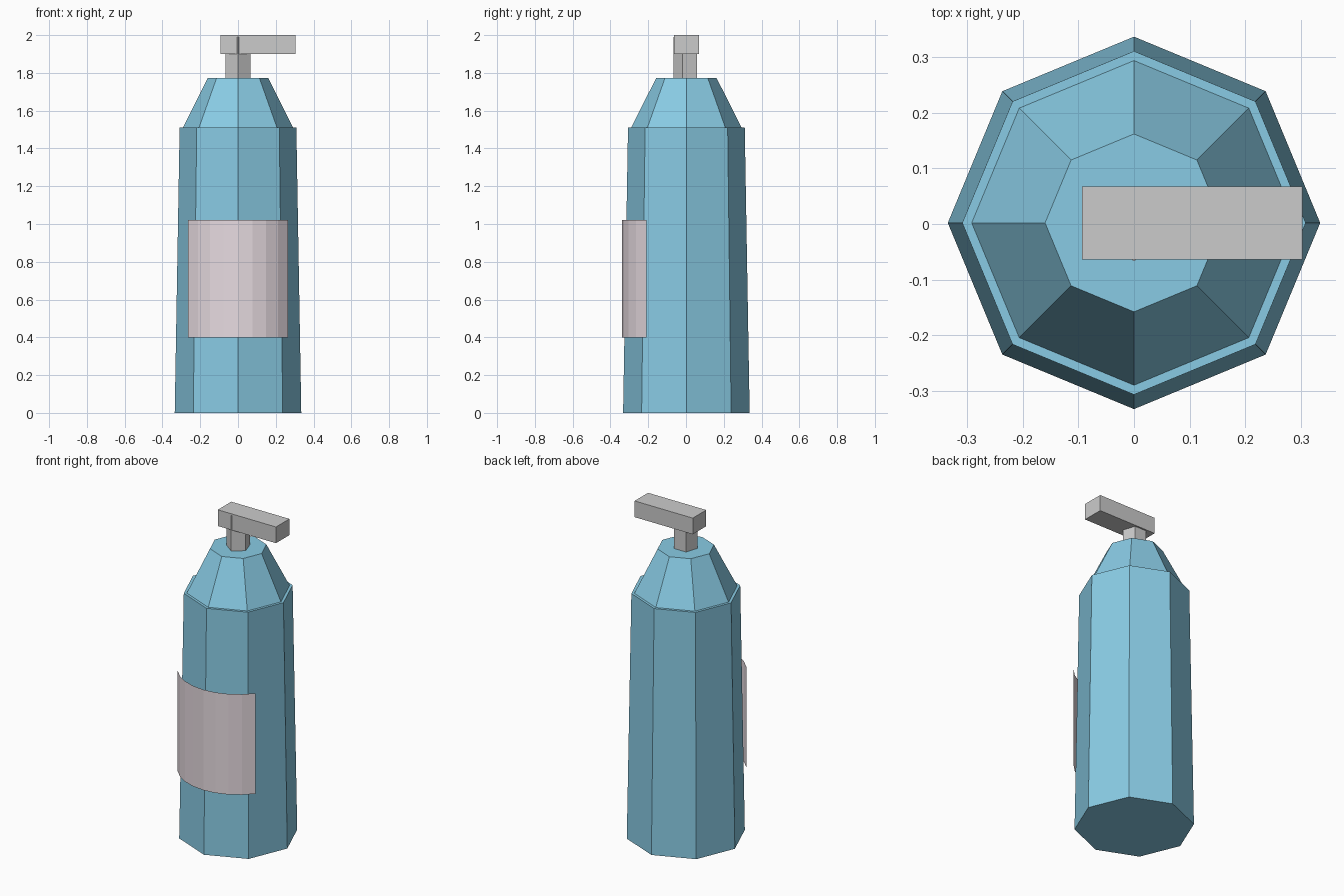
import bpy
import bmesh
import math

if "Cube" in bpy.data.objects:
    bpy.data.objects.remove(bpy.data.objects["Cube"])

CY = 0.002  # shared axis, nudged so the label and body are centred in y


def material(name, rgb):
    m = bpy.data.materials.new(name)
    m.diffuse_color = (*rgb, 1)
    m.use_nodes = True
    m.node_tree.nodes["Principled BSDF"].inputs["Base Color"].default_value = m.diffuse_color
    return m


def finish(name, bm, mat=None):
    mesh = bpy.data.meshes.new(name)
    bm.to_mesh(mesh)
    bm.free()
    obj = bpy.data.objects.new(name, mesh)
    bpy.context.collection.objects.link(obj)
    obj.location.y = CY
    if mat:
        mesh.materials.append(mat)
    return obj


def lathe(name, profile, sides, mat=None):
    """Closed faceted solid from (radius, z) rings, one corner facing -y."""
    bm = bmesh.new()
    rings = []
    for r, z in profile:
        angles = [-math.pi / 2 + math.tau * i / sides for i in range(sides)]
        rings.append([bm.verts.new((r * math.cos(a), r * math.sin(a), z)) for a in angles])
    for low, high in zip(rings, rings[1:]):
        for i in range(sides):
            j = (i + 1) % sides
            bm.faces.new((low[i], low[j], high[j], high[i]))
    bm.faces.new(rings[0][::-1])
    bm.faces.new(rings[-1])
    return finish(name, bm, mat)


blue = material("blue_plastic", (0.25, 0.60, 0.78))
pink = material("pale_pink_paper", (0.80, 0.71, 0.75))

# Eight-sided bottle with a small ledge below the shoulder
lathe("bottle_body", [(0.335, 0), (0.309, 1.51), (0.292, 1.51), (0.16, 1.773)], 8, blue)

# Five-sided pump stem running up into the nozzle
lathe("pump_stem", [(0.069, 1.77), (0.069, 1.99)], 5)

# Nozzle bar
bpy.ops.mesh.primitive_cube_add(size=1, location=(0.105, CY, 1.95))
nozzle = bpy.context.object
nozzle.name = "pump_nozzle"
nozzle.scale = (0.397, 0.131, 0.1)

# Curved label sheet wrapped around the front
bm = bmesh.new()
columns = []
for i in range(-4, 5):
    a = math.tau * i / 28
    x, y = 0.34 * math.sin(a), -0.34 * math.cos(a)
    columns.append((bm.verts.new((x, y, 0.4)), bm.verts.new((x, y, 1.02))))
for (a0, a1), (b0, b1) in zip(columns, columns[1:]):
    bm.faces.new((a0, b0, b1, a1))
finish("front_label", bm, pink)
